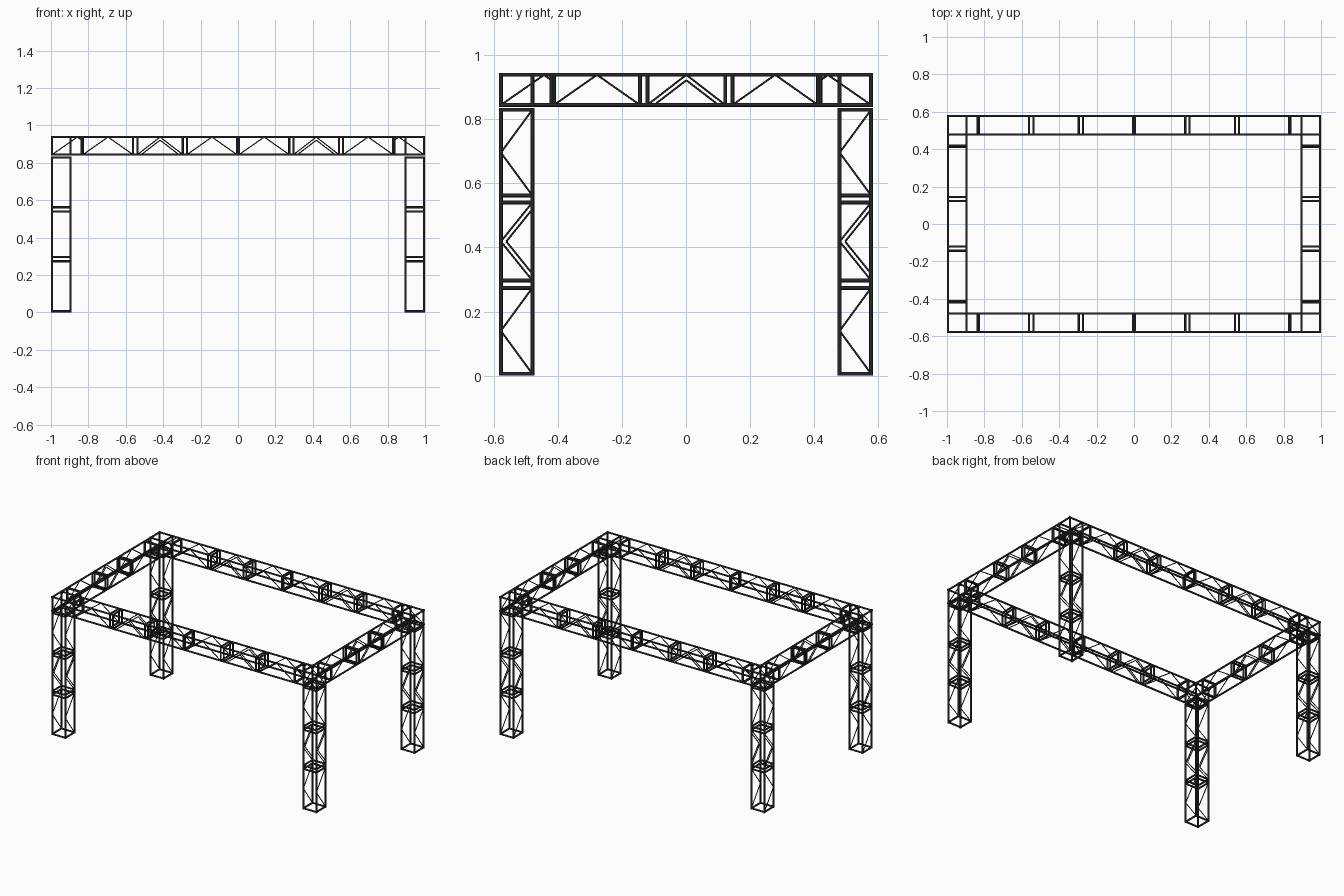
import bpy, bmesh, math
from mathutils import Vector

if "Cube" in bpy.data.objects:
    bpy.data.objects.remove(bpy.data.objects["Cube"])

R, D = 0.006, 0.003            # chord and brace tube radius
W = 0.098                      # truss width between chord centres
L = 0.823                      # length of one truss module
XO, YO = 0.994, 0.577          # outer chord centre lines
ZT, ZB = 0.938, 0.844          # top and bottom chords of the beams

black = bpy.data.materials.new("black_metal")
black.diffuse_color = (0.02, 0.02, 0.02, 1)
black.use_nodes = True
black.node_tree.nodes["Principled BSDF"].inputs["Base Color"].default_value = black.diffuse_color


def tube(bm, a, b, r, extend=0.0):
    """Round tube from a to b, optionally lengthened at both ends."""
    a, b = Vector(a), Vector(b)
    d = b - a
    m = d.to_track_quat('Z', 'Y').to_matrix().to_4x4()
    m.translation = (a + b) / 2
    bmesh.ops.create_cone(bm, cap_ends=True, segments=8, radius1=r, radius2=r,
                          depth=d.length + 2 * extend, matrix=m)


def finish(bm, name):
    me = bpy.data.meshes.new(name)
    bm.to_mesh(me)
    bm.free()
    ob = bpy.data.objects.new(name, me)
    me.materials.append(black)
    bpy.context.collection.objects.link(ob)
    bpy.ops.object.select_all(action='DESELECT')
    ob.select_set(True)
    bpy.context.view_layer.objects.active = ob
    bpy.ops.object.shade_smooth_by_angle(angle=math.radians(50))


def truss(name, origin, along, up, across, h):
    """Three-bay box truss; chevron braces lie in the along/up faces."""
    o, U, V, A = (Vector(v) for v in (origin, along, up, across))

    def P(u, v, w):
        return o + U * u + V * v + A * w

    bm = bmesh.new()
    # long chords
    for v in (0, h):
        for w in (0, W):
            tube(bm, P(0, v, w), P(L, v, w), R, R)
    # square rings at the ends and the bay joints
    for u in (0, 0.268, 0.291, 0.534, 0.556, L):
        for k in (0, 1):
            tube(bm, P(u, k * h, 0), P(u, k * h, W), R)
            tube(bm, P(u, 0, k * W), P(u, h, k * W), R)
    # chevrons, doubled in the middle bay
    for u0, u1, tip in ((0, 0.268, h), (0.291, 0.534, h),
                        (0.312, 0.513, h - 0.017), (0.556, L, h)):
        for w in (0, W):
            apex = P((u0 + u1) / 2, tip, w)
            tube(bm, P(u0, 0, w), apex, D)
            tube(bm, apex, P(u1, 0, w), D)
    finish(bm, name)


def corner(name, sx, sy):
    """Corner cube with a short stub along each beam."""
    bm = bmesh.new()
    xs, ys = (XO, XO - W), (YO, YO - W)
    xe, ye = 0.835, 0.419

    def t(a, b, r=R, e=0.0):
        tube(bm, (a[0] * sx, a[1] * sy, a[2]), (b[0] * sx, b[1] * sy, b[2]), r, e)

    # crossing chords and stub end rails
    for z in (ZB, ZT):
        for y in ys:
            t((XO, y, z), (xe, y, z), R, R)
        for x in xs:
            t((x, YO, z), (x, ye, z), R, R)
        t((xe, ys[0], z), (xe, ys[1], z))
        t((xs[0], ye, z), (xs[1], ye, z))
    # posts
    posts = [(x, y) for x in xs for y in ys]
    posts += [(xe, y) for y in ys] + [(x, ye) for x in xs]
    for x, y in posts:
        t((x, y, ZB), (x, y, ZT))
    # cut-off chevrons
    for y in ys:
        t((XO, y, ZB), (XO - 0.135, y, ZT), D)
        t((XO - 0.135, y, ZT), (xe, y, ZT - 0.018), D)
    for x in xs:
        t((x, YO, ZB), (x, YO - 0.135, ZT), D)
        t((x, YO - 0.135, ZT), (x, ye, ZT - 0.018), D)
    finish(bm, name)


X, Y, Z = (1, 0, 0), (0, 1, 0), (0, 0, 1)
for sx, side in ((-1, "left"), (1, "right")):
    x0 = -XO if sx < 0 else XO - W
    # side beam
    truss(f"{side}_beam", (x0, -L / 2, ZB), Y, Z, X, ZT - ZB)
    for sy, face in ((-1, "front"), (1, "back")):
        y0 = -YO if sy < 0 else YO - W
        # leg, half of the long beam, and corner
        truss(f"{face}_{side}_leg", (x0, y0 + W, R), Z, (0, -1, 0), X, W)
        truss(f"{face}_{side}_beam", (-0.829 if sx < 0 else 0.006, y0, ZB),
              X, Z, Y, ZT - ZB)
        corner(f"{face}_{side}_corner", sx, sy)
